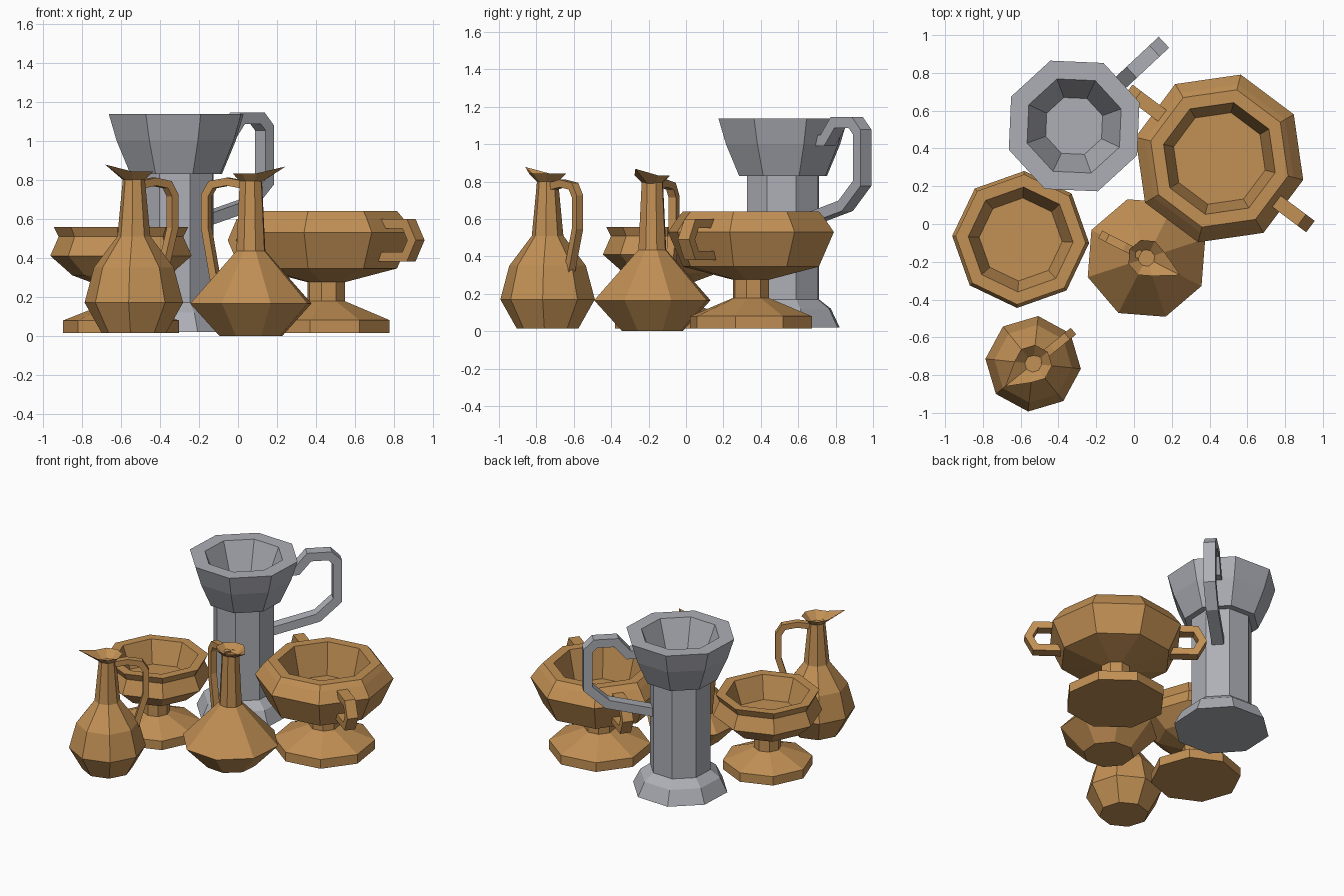
import bpy, bmesh, math
from mathutils import Vector

if "Cube" in bpy.data.objects:
    bpy.data.objects.remove(bpy.data.objects["Cube"])


def material(name, rgb):
    m = bpy.data.materials.new(name)
    m.diffuse_color = (*rgb, 1)
    m.use_nodes = True
    m.node_tree.nodes["Principled BSDF"].inputs["Base Color"].default_value = m.diffuse_color
    return m


CLAY = material("brown clay", (0.54, 0.28, 0.09))
PEWTER = material("grey pewter", (0.42, 0.43, 0.47))


def finish(bm, name, mat, loc):
    bmesh.ops.recalc_face_normals(bm, faces=bm.faces)
    me = bpy.data.meshes.new(name)
    bm.to_mesh(me)
    bm.free()
    me.materials.append(mat)
    ob = bpy.data.objects.new(name, me)
    ob.location = (loc[0], loc[1], 0)
    bpy.context.collection.objects.link(ob)
    return ob


def skin(bm, rings, loop=False):
    """Joins rings of points with quads and caps both ends."""
    vs = [[bm.verts.new(p) for p in r] for r in rings]
    n = len(vs[0])
    for a, b in zip(vs, vs[1:]):
        for i in range(n):
            j = (i + 1) % n
            bm.faces.new((a[i], a[j], b[j], b[i]))
    bm.faces.new(vs[0])
    bm.faces.new(vs[-1])


def lathe(name, mat, loc, rot, profile, spout=None):
    """Eight-sided turned body; spout=(ring index, length, rise) pulls out one corner opposite rot."""
    rings = []
    for k, (r, z) in enumerate(profile):
        ring = []
        for i in range(8):
            a = math.radians(rot + 45 * i)
            rr, zz = r, z
            if spout and k == spout[0] and i == 4:
                rr, zz = spout[1], z + spout[2]
            ring.append((rr * math.cos(a), rr * math.sin(a), zz))
        rings.append(ring)
    bm = bmesh.new()
    skin(bm, rings)
    return finish(bm, name, mat, loc)


def handle(name, mat, loc, ang, path, width, thick):
    """Rectangular bar swept along a mitred (radius, height) path."""
    a = math.radians(ang)
    out = Vector((math.cos(a), math.sin(a), 0))
    side = Vector((-math.sin(a), math.cos(a), 0)) * width / 2
    pts = [Vector(p) for p in path]
    rings = []
    for i, p in enumerate(pts):
        d0 = (p - pts[max(i - 1, 0)]).normalized()
        d1 = (pts[min(i + 1, len(pts) - 1)] - p).normalized()
        t = (d0 + d1).normalized()
        ref = d1 if i == 0 else d0
        n = Vector((-t.y, t.x)) * thick / 2 / max(0.5, t.dot(ref))
        ring = []
        for s, m in ((1, 1), (-1, 1), (-1, -1), (1, -1)):
            q = p + n * m
            ring.append(out * q.x + Vector((0, 0, q.y)) + side * s)
        rings.append(ring)
    bm = bmesh.new()
    skin(bm, rings)
    return finish(bm, name, mat, loc)


# tall grey tankard
c = (-0.317, 0.519)
lathe("tankard_body", PEWTER, c, 20, [
    (0.322, 0.02), (0.272, 0.12), (0.205, 0.17), (0.205, 0.83), (0.25, 0.83),
    (0.325, 1.0), (0.368, 1.138), (0.265, 1.138), (0.16, 0.87)])
handle("tankard_handle", PEWTER, c, 43, [
    (0.28, 1.02), (0.35, 1.02), (0.43, 1.115), (0.57, 1.115), (0.62, 1.065),
    (0.62, 0.79), (0.49, 0.67), (0.18, 0.59)], 0.08, 0.06)

# wide two-handled cup
c = (0.452, 0.347)
lathe("wide_cup_body", CLAY, c, 30.7, [
    (0.336, 0.013), (0.336, 0.08), (0.1, 0.177), (0.1, 0.275), (0.375, 0.345),
    (0.458, 0.53), (0.405, 0.605), (0.375, 0.64), (0.305, 0.64), (0.25, 0.42)])
for i, ang in enumerate((-36.8, 143.2)):
    handle(f"wide_cup_handle_{i + 1}", CLAY, c, ang, [
        (0.36, 0.575), (0.53, 0.575), (0.575, 0.49), (0.53, 0.405), (0.36, 0.405)],
        0.075, 0.048)

# plain footed bowl
lathe("footed_bowl", CLAY, (-0.60, -0.082), 42, [
    (0.298, 0.013), (0.298, 0.078), (0.09, 0.16), (0.09, 0.25), (0.25, 0.31),
    (0.363, 0.41), (0.32, 0.508), (0.345, 0.557), (0.278, 0.557), (0.22, 0.40)])

# two spouted pitchers
grip = [(0.04, 0.775), (0.13, 0.79), (0.22, 0.775), (0.255, 0.72), (0.255, 0.55)]
c = (-0.534, -0.74)
lathe("slim_pitcher_body", CLAY, c, 39, [
    (0.165, 0.013), (0.254, 0.17), (0.206, 0.35), (0.085, 0.51), (0.057, 0.80),
    (0.10, 0.843), (0.045, 0.79)], spout=(5, 0.19, 0.035))
handle("slim_pitcher_handle", CLAY, c, 39, grip + [(0.18, 0.30)], 0.045, 0.04)

c = (0.066, -0.18)
lathe("squat_pitcher_body", CLAY, c, 153, [
    (0.17, 0.0), (0.327, 0.165), (0.078, 0.435), (0.06, 0.795),
    (0.10, 0.833), (0.045, 0.78)], spout=(4, 0.20, 0.035))
handle("squat_pitcher_handle", CLAY, c, 153, grip + [(0.20, 0.265)], 0.045, 0.04)
